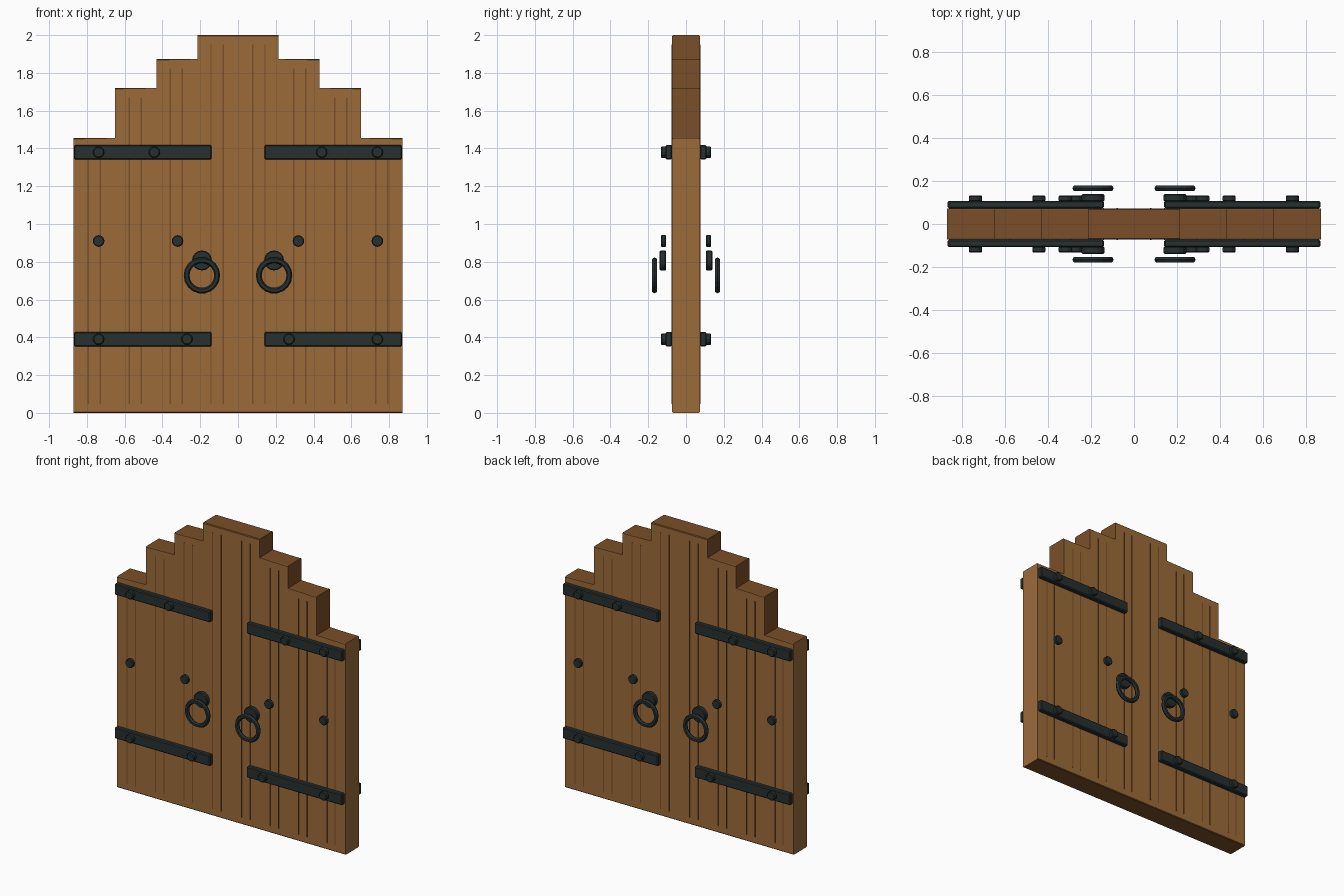
import bpy, bmesh, math
from mathutils import Matrix

if "Cube" in bpy.data.objects:
    bpy.data.objects.remove(bpy.data.objects["Cube"])


def material(name, rgb):
    m = bpy.data.materials.new(name)
    m.diffuse_color = (*rgb, 1)
    m.use_nodes = True
    m.node_tree.nodes["Principled BSDF"].inputs["Base Color"].default_value = m.diffuse_color
    return m


WOOD = material("oak wood", (0.335, 0.147, 0.042))
END = material("dark end grain", (0.195, 0.078, 0.021))
IRON = material("black iron", (0.02, 0.029, 0.029))


def finish(bm, name, mats):
    bmesh.ops.recalc_face_normals(bm, faces=bm.faces)
    me = bpy.data.meshes.new(name)
    bm.to_mesh(me)
    bm.free()
    ob = bpy.data.objects.new(name, me)
    for m in mats:
        me.materials.append(m)
    bpy.context.collection.objects.link(ob)
    return ob


def bevel(ob, width):
    mod = ob.modifiers.new("soft edges", 'BEVEL')
    mod.width = width
    mod.segments = 1
    mod.limit_method = 'ANGLE'
    mod.angle_limit = math.radians(50)


def box(name, x0, x1, y0, y1, z0, z1, mat):
    bm = bmesh.new()
    bmesh.ops.create_cube(bm, size=1, matrix=Matrix.Translation(
        ((x0 + x1) / 2, (y0 + y1) / 2, (z0 + z1) / 2)) @ Matrix.Diagonal(
        (x1 - x0, abs(y1 - y0), z1 - z0, 1)))
    return finish(bm, name, [mat])


def disc(name, x, z, r, y0, y1, sides):
    bm = bmesh.new()
    bmesh.ops.create_cone(
        bm, cap_ends=True, segments=sides, radius1=r, radius2=r, depth=abs(y1 - y0),
        matrix=Matrix.Translation((x, (y0 + y1) / 2, z)) @ Matrix.Rotation(math.pi / 2, 4, 'X'))
    bevel(finish(bm, name, [IRON]), 0.005)


def ring(name, x, y, z, major, minor, n=18, k=6):
    bm = bmesh.new()
    loops = []
    for i in range(n):
        a = 2 * math.pi * i / n
        loop = []
        for j in range(k):
            b = 2 * math.pi * j / k
            r = major + minor * math.cos(b)
            loop.append(bm.verts.new((x + r * math.cos(a), y + minor * math.sin(b),
                                      z + r * math.sin(a))))
        loops.append(loop)
    for i in range(n):
        p, q = loops[i], loops[(i + 1) % n]
        for j in range(k):
            bm.faces.new((p[j], p[(j + 1) % k], q[(j + 1) % k], q[j]))
    finish(bm, name, [IRON])


# Stepped door slab: one outline extruded through the thickness
EDGES = [0.215, 0.432, 0.65, 0.87]
TOPS = [2.0, 1.873, 1.72, 1.455]
HALF = 0.073
right = []
for x, nxt, z in zip(EDGES, TOPS[1:] + [0], TOPS):
    right += [(x, z), (x, nxt)]
outline = right + [(-x, z) for x, z in reversed(right)]
bm = bmesh.new()
face = bm.faces.new([bm.verts.new((x, -HALF, z)) for x, z in outline])
out = bmesh.ops.extrude_face_region(bm, geom=[face], use_keep_orig=True)
for v in out["geom"]:
    if isinstance(v, bmesh.types.BMVert):
        v.co.y = HALF
bmesh.ops.recalc_face_normals(bm, faces=bm.faces)
# End grain on the tops, the underside and the step sides
for f in bm.faces:
    c = f.calc_center_median()
    if abs(f.normal.z) > 0.5 or (abs(f.normal.x) > 0.5 and abs(c.x) < 0.8):
        f.material_index = 1
# Narrow chamfer along the horizontal top and bottom edges
rims = [e for e in bm.edges
        if abs(e.verts[0].co.z - e.verts[1].co.z) < 1e-4
        and abs(e.verts[0].co.y - e.verts[1].co.y) < 1e-4]
bmesh.ops.bevel(bm, geom=rims, offset=0.005, segments=1, affect='EDGES', material=1)
finish(bm, "door_planks", [WOOD, END])

# Details repeated on both leaves and both faces
for f in (-1, 1):
    side = "front" if f < 0 else "back"
    for s in (-1, 1):
        tag = side + ("_left" if s < 0 else "_right")

        # Pair of thin lines on every plank
        for i, top in enumerate(TOPS):
            mid = s * (0.110 + 0.217 * i)
            for d in (-0.032, 0.032):
                box(f"plank_line_{tag}", mid + d - 0.003, mid + d + 0.003,
                    f * 0.072, f * 0.0755, 0.047, top - 0.05, END)

        # Hinge straps with two studs each
        for z, inner in ((1.38, 0.443), (0.39, 0.27)):
            xs = sorted((s * 0.14, s * 0.868))
            bevel(box(f"hinge_strap_{tag}", xs[0], xs[1],
                      f * 0.073, f * 0.108, z - 0.038, z + 0.038, IRON), 0.006)
            for x in (0.738, inner):
                disc(f"strap_stud_{tag}", s * x, z, 0.03, f * 0.104, f * 0.133, 12)

        # Middle studs
        for x in (0.738, 0.32):
            disc(f"middle_stud_{tag}", s * x, 0.91, 0.031, f * 0.105, f * 0.133, 12)

        # Ring handle and its round plate
        disc(f"handle_plate_{tag}", s * 0.191, 0.807, 0.053, f * 0.105, f * 0.139, 16)
        ring(f"handle_ring_{tag}", s * 0.191, f * 0.166, 0.728, 0.081, 0.0155)
